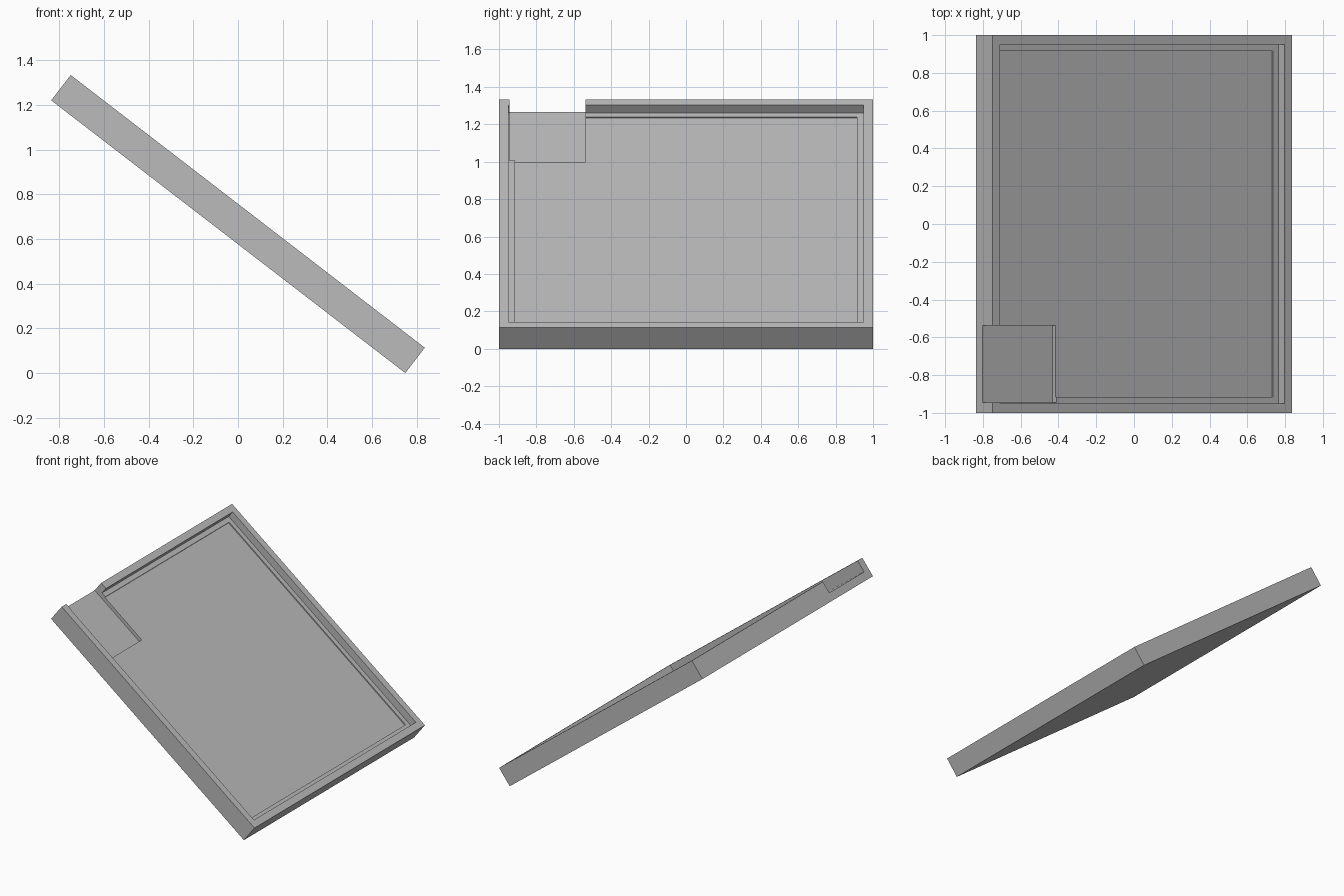
import bpy
import math
from mathutils import Matrix

if "Cube" in bpy.data.objects:
    bpy.data.objects.remove(bpy.data.objects["Cube"], do_unlink=True)

LENGTH, THICK = 2.0, 0.143
TILT = math.radians(37.6)

grey = bpy.data.materials.new("plain grey")
grey.use_nodes = True
grey.diffuse_color = (0.5, 0.5, 0.5, 1)
grey.node_tree.nodes["Principled BSDF"].inputs["Base Color"].default_value = (0.5, 0.5, 0.5, 1)


def box(name, low, high):
    """Axis-aligned box between two corners."""
    bpy.ops.mesh.primitive_cube_add(size=1)
    ob = bpy.context.object
    ob.name = name
    size = [h - l for l, h in zip(low, high)]
    mid = [(h + l) / 2 for l, h in zip(low, high)]
    ob.data.transform(Matrix.Translation(mid) @ Matrix.Diagonal((*size, 1)))
    ob.data.materials.append(grey)
    return ob


def carve(target, low, high):
    """Cut a box-shaped pocket out of the target."""
    cutter = box("pocket_cutter", low, high)
    cutter.hide_render = True
    mod = target.modifiers.new("pocket", "BOOLEAN")
    mod.operation = "DIFFERENCE"
    mod.solver = "EXACT"
    mod.object = cutter
    bpy.context.view_layer.objects.active = target
    bpy.ops.object.modifier_apply(modifier=mod.name)
    bpy.data.objects.remove(cutter, do_unlink=True)


# Slab laid flat: x runs down its length, z through its thickness
tray = box("tray", (0, -1, 0), (LENGTH, 1, THICK))

# Rimmed recess, then the slightly deeper floor inside a narrow ledge
for inset, floor in ((0.05, 0.09), (0.085, 0.082)):
    carve(tray, (inset, inset - 1, floor), (LENGTH - inset, 1 - inset, 0.3))

# Deeper corner notch that breaks through the upper end rim
carve(tray, (-0.1, -0.945, 0.056), (0.468, -0.537, 0.3))

# Tilt the tray so it stands on its lower edge, centred
half_width = (LENGTH * math.cos(TILT) + THICK * math.sin(TILT)) / 2
tray.data.transform(Matrix.Translation((-half_width, 0, LENGTH * math.sin(TILT)))
                    @ Matrix.Rotation(TILT, 4, "Y"))
tray.data.update()
